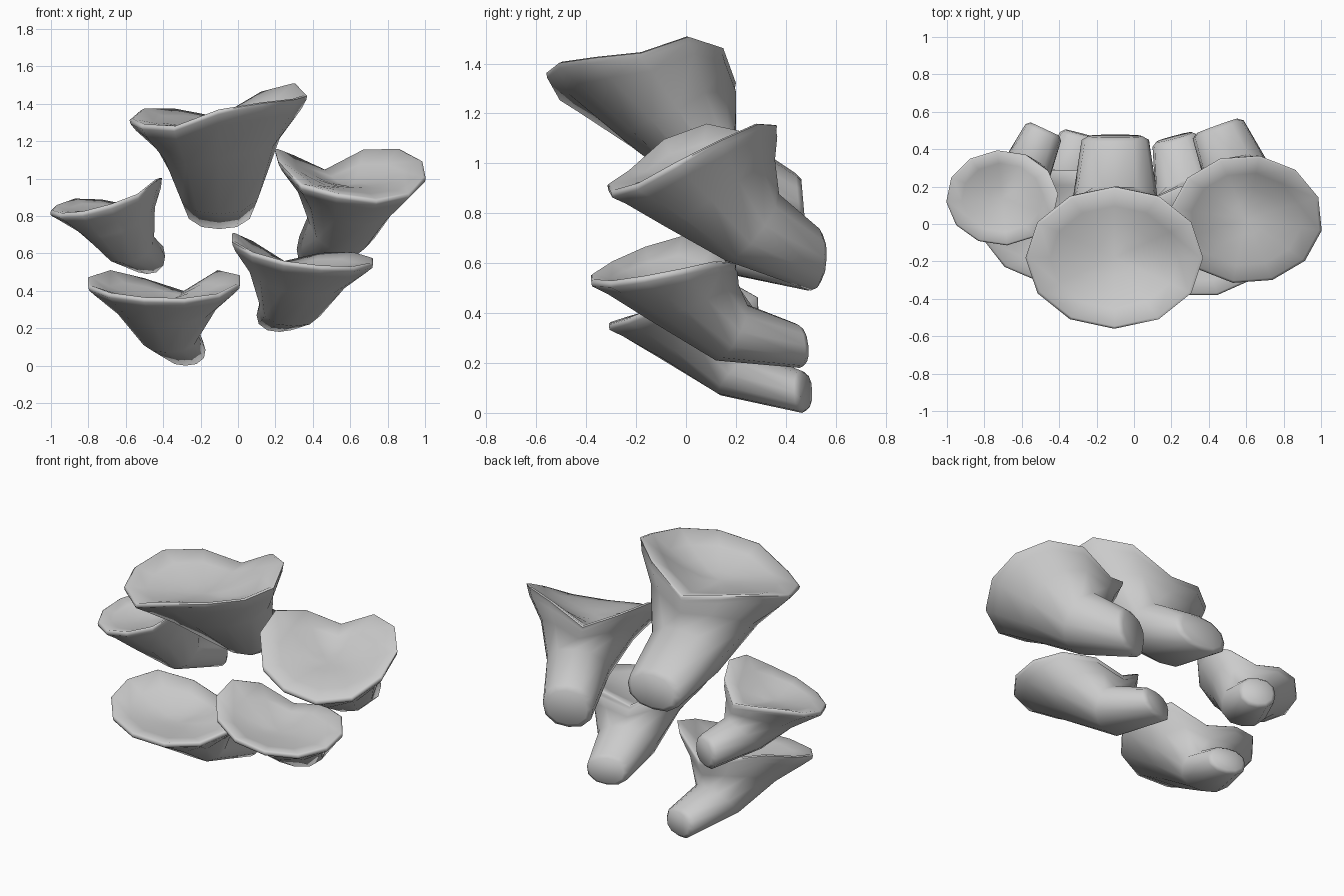
import bpy, bmesh
from math import sin, cos, radians
from mathutils import Vector

if "Cube" in bpy.data.objects:
    bpy.data.objects.remove(bpy.data.objects["Cube"])

SIDES = 12


def cross_ring(top, bottom, half_width, turn, scale=1.0, shift=0.0):
    """Oval ring around the stem: index 0 on top, going round by the left."""
    t, b = Vector(top), Vector(bottom)
    mid = (t + b) / 2
    side = Vector((cos(radians(turn)), sin(radians(turn)), 0))
    back = Vector((-side.y, side.x, 0))
    ring = []
    for i in range(SIDES):
        a = radians(i * 360 / SIDES)
        # slightly squarish oval
        c, s = cos(a), sin(a)
        k = 1 + 0.06 * (2 * s * c) ** 2
        ring.append(mid + ((t - b) / 2 * c - side * half_width * s) * k * scale + back * shift)
    return ring


def bracket(name, turn, centre, radii, heights, stem, neck):
    """Lofted shelf: closed stem end, neck, flaring cup, thin lip, shallow dish."""
    n = SIDES
    rim = []
    for i, z in enumerate(heights):
        a = radians(90 + turn + i * 360 / n)
        rim.append(Vector((centre[0] + radii[0] * cos(a), centre[1] + radii[1] * sin(a), z)))
    mean = sum(rim, Vector()) / n
    deep = mean - Vector((0, 0, 0.22 * radii[0]))

    end = cross_ring(*stem, turn)
    tip = cross_ring(*stem, turn, 0.8, 0.02)
    waist = cross_ring(*neck, turn)
    down = Vector((0, 0, 1))
    cup = [w.lerp(r, 0.55) - down * 0.012 for w, r in zip(waist, rim)]
    # pinch the sides so the flare is strongest near the rim
    middle = sum(cup, Vector()) / n
    cup = [p.lerp(middle, 0.1 * abs(sin(radians(i * 360 / n)))) for i, p in enumerate(cup)]
    flare = [w.lerp(r, 0.87) - down * 0.016 for w, r in zip(waist, rim)]
    under = [r.lerp(mean, 0.01) - down * 0.028 for r in rim]
    lip = [r.lerp(mean, 0.035) - down * 0.002 for r in rim]
    rim = [r - down * 0.008 for r in rim]

    def dish(t):
        out = []
        for p in lip:
            q = p.lerp(deep, t)
            q.z = deep.z + (p.z - deep.z) * (1 - t) ** 1.8
            out.append(q)
        return out

    rings = [tip, end, waist, cup, flare, under, rim, lip, dish(0.25), dish(0.5), dish(0.75)]
    bm = bmesh.new()
    loops = [[bm.verts.new(p) for p in ring] for ring in rings]
    for a, b in zip(loops, loops[1:]):
        for i in range(n):
            j = (i + 1) % n
            bm.faces.new((a[i], a[j], b[j], b[i]))
    bm.faces.new(loops[0])
    pit = bm.verts.new(deep)
    for i in range(n):
        bm.faces.new((loops[-1][i], loops[-1][(i + 1) % n], pit))
    bmesh.ops.recalc_face_normals(bm, faces=bm.faces)
    mesh = bpy.data.meshes.new(name)
    bm.to_mesh(mesh)
    bm.free()
    obj = bpy.data.objects.new(name, mesh)
    bpy.context.collection.objects.link(obj)
    bpy.ops.object.select_all(action='DESELECT')
    obj.select_set(True)
    bpy.context.view_layer.objects.active = obj
    bpy.ops.object.shade_smooth_by_angle(angle=radians(75))


# Large shelf at the top
bracket("top_shelf", 0, (-0.105, -0.18), (0.475, 0.38),
        (1.33, 1.375, 1.375, 1.32, 1.29, 1.28, 1.37, 1.41, 1.43, 1.45, 1.515, 1.47),
        ((-0.1, 0.44, 0.96), (-0.1, 0.46, 0.73), 0.18),
        ((-0.1, 0.20, 1.12), (-0.1, 0.10, 0.81), 0.225))

# Shelf on the upper right
bracket("right_shelf", 20, (0.6, 0.025), (0.41, 0.345),
        (1.05, 1.13, 1.165, 1.10, 0.97, 0.92, 0.89, 0.92, 1.01, 1.10, 1.165, 1.16),
        ((0.45, 0.51, 0.75), (0.45, 0.50, 0.49), 0.145),
        ((0.52, 0.35, 0.89), (0.59, 0.16, 0.61), 0.18))

# Small shelf on the left
bracket("left_shelf", -25, (-0.705, 0.14), (0.3, 0.255),
        (0.86, 0.89, 0.895, 0.86, 0.83, 0.815, 0.825, 0.865, 0.92, 1.0, 1.01, 0.95),
        ((-0.485, 0.49, 0.68), (-0.485, 0.49, 0.49), 0.105),
        ((-0.54, 0.35, 0.73), (-0.62, 0.20, 0.55), 0.135))

# Lower left shelf, the one touching the ground
bracket("lower_left_shelf", -15, (-0.395, -0.01), (0.42, 0.31),
        (0.40, 0.47, 0.515, 0.48, 0.43, 0.39, 0.365, 0.36, 0.385, 0.44, 0.49, 0.515),
        ((-0.29, 0.46, 0.17), (-0.28, 0.465, 0.0), 0.115),
        ((-0.34, 0.28, 0.24), (-0.38, 0.14, 0.07), 0.155))

# Lower right shelf
bracket("lower_right_shelf", 15, (0.345, -0.09), (0.39, 0.3),
        (0.56, 0.67, 0.715, 0.67, 0.61, 0.56, 0.535, 0.53, 0.55, 0.58, 0.61, 0.605),
        ((0.22, 0.435, 0.36), (0.22, 0.455, 0.18), 0.125),
        ((0.26, 0.23, 0.44), (0.30, 0.12, 0.21), 0.17))
